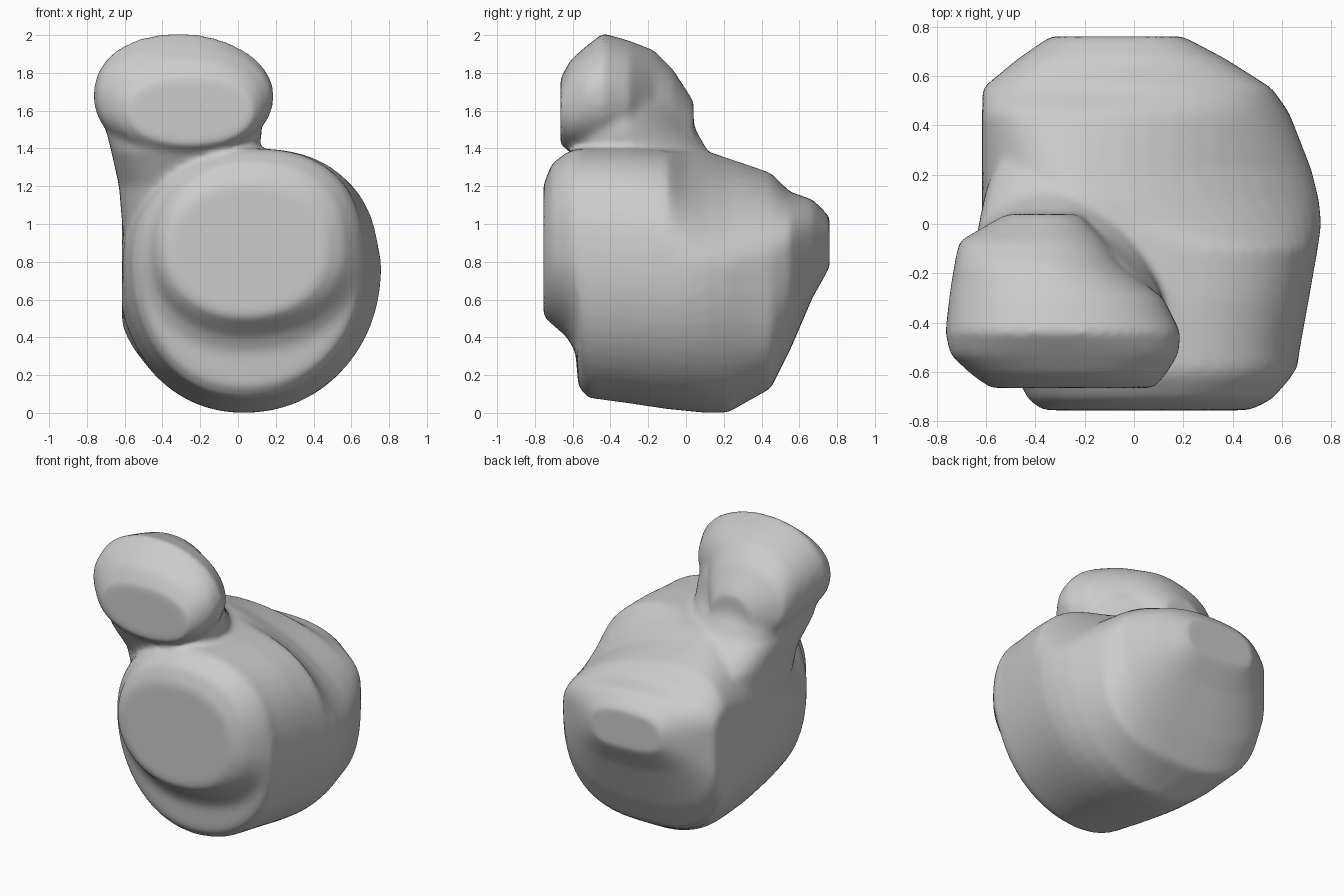
import bpy, bmesh, math

N = 56


def spow(v, e):
    return math.copysign(abs(v) ** (2 / e), v)


def loft(bm, sections, axis, square, back_square=None, xmin=-9.0, cx_low=None):
    """Skin lopsided superellipse sections: (pos, x0, x1, lo, hi, cx, c, exponent of upper right)."""
    rings = []
    for p, x0, x1, lo, hi, cx_up, c, e in sections:
        sq = back_square if back_square and p > 0.4 else square
        ring = []
        for i in range(N):
            t = 2 * math.pi * (i + 0.5) / N
            a, b = math.cos(t), math.sin(t)
            ex = e if a > 0 and b > 0 else sq
            a, b = spow(a, ex), spow(b, ex)
            cx = cx_up if b > 0 or cx_low is None else cx_low
            x = max(xmin, cx + a * (x1 - cx if a > 0 else cx - x0))
            v = c + b * (hi - c if b > 0 else c - lo)
            ring.append(bm.verts.new((x, p, v) if axis == 'y' else (x, v, p)))
        rings.append(ring)
    faces = [bm.faces.new(rings[0]), bm.faces.new(rings[-1])]
    for r, s in zip(rings, rings[1:]):
        for i in range(N):
            j = (i + 1) % N
            faces.append(bm.faces.new((r[i], r[j], s[j], s[i])))
    bmesh.ops.recalc_face_normals(bm, faces=faces)


# Body, front to back: stepped disc in front, lower right shoulder behind
body = [
    (-0.755, -0.37, 0.47, 0.51, 1.21, 0.06, 0.87, 2.3),
    (-0.71, -0.43, 0.56, 0.47, 1.32, 0.06, 0.87, 2.4),
    (-0.63, -0.47, 0.63, 0.40, 1.38, 0.06, 0.85, 2.5),
    (-0.585, -0.52, 0.66, 0.32, 1.40, 0.06, 0.82, 2.5),
    (-0.57, -0.53, 0.665, 0.14, 1.40, 0.06, 0.82, 2.5),
    (-0.52, -0.56, 0.67, 0.08, 1.40, 0.06, 0.80, 2.5),
    (-0.30, -0.61, 0.71, 0.05, 1.40, 0.06, 0.79, 2.5),
    (-0.10, -0.63, 0.745, 0.02, 1.39, 0.05, 0.78, 2.4),
    (0.00, -0.64, 0.76, 0.01, 1.39, -0.10, 0.78, 1.8),
    (0.10, -0.64, 0.75, 0.00, 1.39, -0.20, 0.78, 1.6),
    (0.22, -0.65, 0.72, 0.00, 1.35, -0.25, 0.78, 1.6),
    (0.45, -0.65, 0.63, 0.13, 1.27, -0.25, 0.80, 1.9),
    (0.55, -0.63, 0.56, 0.33, 1.17, -0.20, 0.87, 2.2),
    (0.67, -0.47, 0.37, 0.61, 1.13, -0.08, 0.90, 2.3),
]
body.append((0.76, -0.34, 0.20, 0.77, 1.04, -0.08, 0.90, 2.3))

# Head, front to back
head = [
    (-0.665, -0.58, 0.08, 1.42, 1.77, -0.25, 1.60, 2.2),
    (-0.61, -0.66, 0.13, 1.38, 1.87, -0.27, 1.62, 2.2),
    (-0.53, -0.745, 0.18, 1.37, 1.94, -0.29, 1.68, 2.1),
    (-0.44, -0.765, 0.19, 1.37, 2.01, -0.31, 1.68, 2.0),
    (-0.30, -0.75, 0.12, 1.36, 1.97, -0.32, 1.66, 2.0),
    (-0.17, -0.73, -0.05, 1.35, 1.92, -0.38, 1.62, 2.0),
    (-0.07, -0.71, -0.12, 1.35, 1.82, -0.38, 1.58, 2.0),
    (0.04, -0.52, -0.22, 1.35, 1.65, -0.38, 1.50, 2.0),
]

# Neck, bottom to top
neck = [
    (0.90, -0.605, 0.00, -0.42, 0.46, -0.30, -0.10, 2.2),
    (1.20, -0.63, 0.06, -0.51, 0.34, -0.30, -0.15, 1.8),
    (1.38, -0.67, 0.11, -0.61, 0.12, -0.30, -0.32, 1.6),
    (1.50, -0.70, 0.13, -0.62, 0.05, -0.32, -0.34, 1.4),
    (1.64, -0.74, 0.10, -0.57, 0.02, -0.32, -0.34, 1.3),
]

bm = bmesh.new()
loft(bm, body, 'y', square=2.1, back_square=2.8, xmin=-0.615, cx_low=0.03)
loft(bm, head, 'y', square=2.2)
loft(bm, neck, 'z', square=2.7)
mesh = bpy.data.meshes.new("rounded_figure")
bm.to_mesh(mesh)
bm.free()
figure = bpy.data.objects.new("rounded_figure", mesh)
bpy.context.collection.objects.link(figure)

# Fuse the overlapping volumes and soften the joins
remesh = figure.modifiers.new("fuse", 'REMESH')
remesh.mode = 'VOXEL'
remesh.voxel_size = 0.02
remesh.use_smooth_shade = True
smooth = figure.modifiers.new("soften", 'SMOOTH')
smooth.factor = 0.5
smooth.iterations = 10
